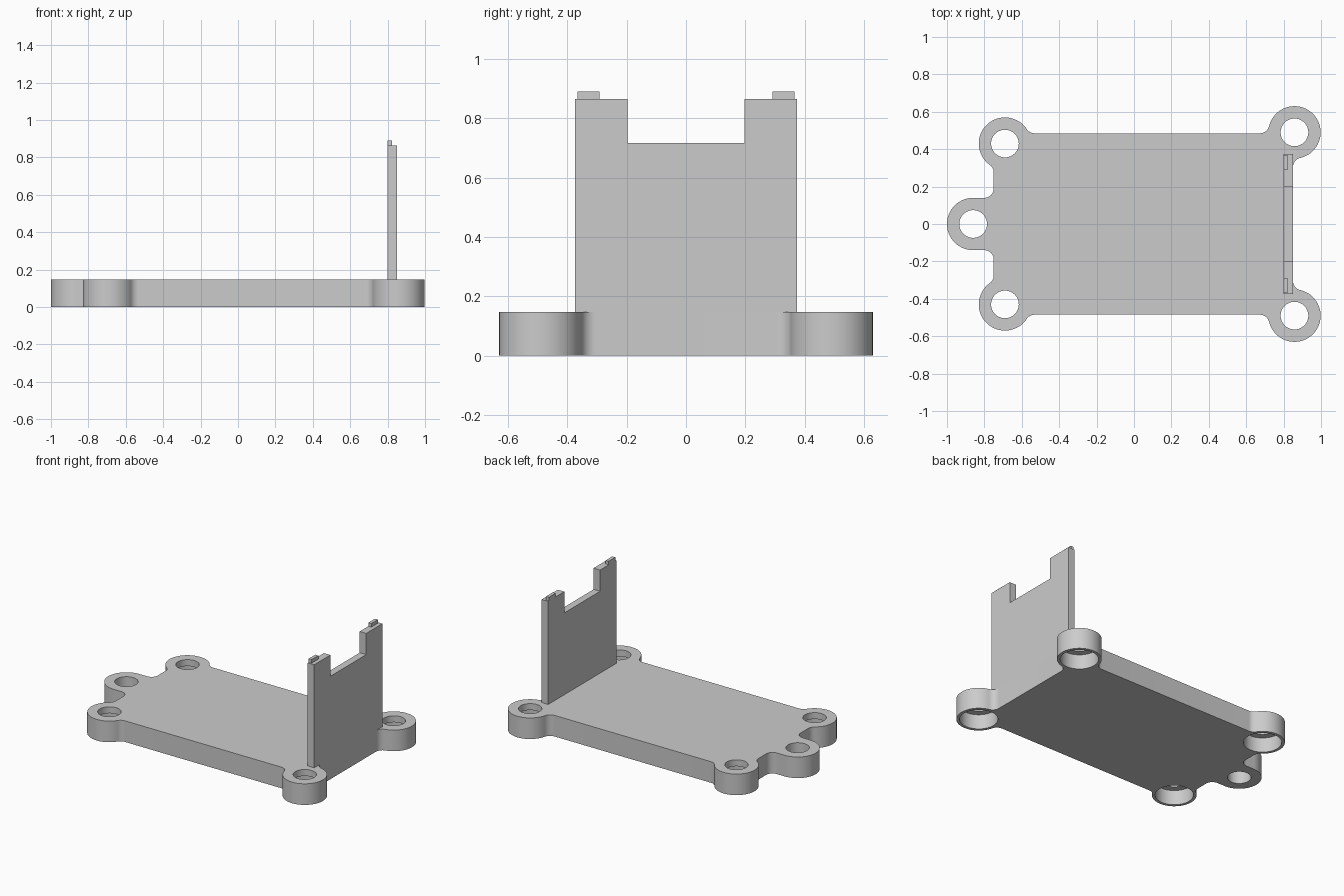
import bpy, bmesh
from math import pi, cos, sin, atan2, sqrt, radians
from mathutils import Vector

if "Cube" in bpy.data.objects:
    bpy.data.objects.remove(bpy.data.objects["Cube"], do_unlink=True)

grey = bpy.data.materials.new("light grey")
grey.use_nodes = True
colour = (0.6, 0.6, 0.6, 1)
grey.diffuse_color = colour
grey.node_tree.nodes["Principled BSDF"].inputs["Base Color"].default_value = colour

RING, FILLET, HOLE, BORE = 0.14, 0.05, 0.074, 0.12
HEIGHT, LIP = 0.147, 0.045
HALF_WIDTH, LEFT_END, RIGHT_END = 0.485, -0.75, 0.85
FRONT_LUG = Vector((0.858, 0.49))
REAR_LUG = Vector((-0.69, 0.43))
END_LUG = Vector((-0.86, 0))


def finish(bm, name):
    bmesh.ops.recalc_face_normals(bm, faces=bm.faces)
    mesh = bpy.data.meshes.new(name)
    bm.to_mesh(mesh)
    bm.free()
    obj = bpy.data.objects.new(name, mesh)
    bpy.context.collection.objects.link(obj)
    mesh.materials.append(grey)
    return obj


def prism(name, points, depth):
    """Extrude a flat outline of 3D points along a vector."""
    bm = bmesh.new()
    face = bm.faces.new([bm.verts.new(p) for p in points])
    new = bmesh.ops.extrude_face_region(bm, geom=[face], use_keep_orig=True)["geom"]
    bmesh.ops.translate(bm, vec=depth, verts=[v for v in new if isinstance(v, bmesh.types.BMVert)])
    return finish(bm, name)


def box(name, low, high):
    corners = [(low[0], low[1]), (high[0], low[1]), (high[0], high[1]), (low[0], high[1])]
    return prism(name, [(x, y, low[2]) for x, y in corners], (0, 0, high[2] - low[2]))


def arc(centre, radius, start, end):
    steps = max(6, int(abs(end - start) / radians(6)))
    angles = [start + (end - start) * i / steps for i in range(steps + 1)]
    return [centre + radius * Vector((cos(a), sin(a))) for a in angles]


def fillet_on_x(lug, x, side):
    """Centre of the fillet between a lug and an edge of constant x."""
    cx = x + side * FILLET
    return Vector((cx, lug.y - sqrt((RING + FILLET) ** 2 - (cx - lug.x) ** 2)))


def fillet_on_y(lug, side):
    """Centre of the fillet between a lug and the long edge."""
    cy = HALF_WIDTH + FILLET
    return Vector((lug.x + side * sqrt((RING + FILLET) ** 2 - (cy - lug.y) ** 2), cy))


def heading(a, b):
    return atan2(b.y - a.y, b.x - a.x)


# Half outline of the base, from the right end round to the left end
f1, f2 = fillet_on_x(FRONT_LUG, RIGHT_END, 1), fillet_on_y(FRONT_LUG, -1)
f3, f4 = fillet_on_y(REAR_LUG, 1), fillet_on_x(REAR_LUG, LEFT_END, -1)
f5 = Vector((LEFT_END - FILLET, RING + FILLET))
half = arc(f1, FILLET, pi, heading(f1, FRONT_LUG))
half += arc(FRONT_LUG, RING, heading(FRONT_LUG, f1), heading(FRONT_LUG, f2))[1:]
half += arc(f2, FILLET, heading(f2, FRONT_LUG), -pi / 2)[1:]
half += arc(f3, FILLET, -pi / 2, heading(f3, REAR_LUG) - (2 * pi if heading(f3, REAR_LUG) > 0 else 0))
half += arc(REAR_LUG, RING, heading(REAR_LUG, f3), heading(REAR_LUG, f4) % (2 * pi))[1:]
half += arc(f4, FILLET, heading(f4, REAR_LUG), 0)[1:]
half += arc(f5, FILLET, 0, -pi / 2)
half += arc(END_LUG, RING, pi / 2, pi)
outline = half + [Vector((p.x, -p.y)) for p in reversed(half[:-1])]
base = prism("base_plate", [(p.x, p.y, 0) for p in outline], (0, 0, HEIGHT))


def cut_hole(centre, profile):
    """Cut a round stepped hole given as (radius, height) pairs."""
    bm = bmesh.new()
    rings = [[bm.verts.new((p.x, p.y, z)) for p in arc(centre, r, 0, 2 * pi)[:-1]]
             for r, z in profile]
    for low, high in zip(rings, rings[1:]):
        for i in range(len(low)):
            bm.faces.new((low[i - 1], low[i], high[i], high[i - 1]))
    bm.faces.new(rings[0])
    bm.faces.new(rings[-1])
    cutter = finish(bm, "hole_cutter")
    cutter.hide_render = True
    mod = base.modifiers.new("hole", "BOOLEAN")
    mod.operation, mod.solver, mod.object = "DIFFERENCE", "EXACT", cutter
    bpy.context.view_layer.objects.active = base
    bpy.ops.object.modifier_apply(modifier=mod.name)
    bpy.data.objects.remove(cutter, do_unlink=True)


# Corner holes are counterbored from below; the end hole is plain
stepped = [(BORE, -0.1), (BORE, HEIGHT - LIP), (HOLE, HEIGHT - LIP), (HOLE, 0.3)]
for lug in (FRONT_LUG, REAR_LUG):
    for side in (1, -1):
        cut_hole(Vector((lug.x, side * lug.y)), stepped)
cut_hole(END_LUG, [(HOLE, -0.1), (HOLE, 0.3)])

bpy.ops.object.select_all(action="DESELECT")
base.select_set(True)
bpy.context.view_layer.objects.active = base
bpy.ops.object.shade_smooth_by_angle(angle=radians(30))

# Upright wall with a notch in its top edge
WALL_X, WALL_TOP, NOTCH = 0.80, 0.865, 0.717
side_profile = [(0.375, HEIGHT), (0.375, WALL_TOP), (0.197, WALL_TOP), (0.197, NOTCH)]
wall_profile = side_profile + [(-y, z) for y, z in reversed(side_profile)]
prism("end_wall", [(WALL_X, y, z) for y, z in wall_profile], (RIGHT_END - WALL_X, 0, 0))

# Small tabs on the wall top
for name, y in (("back_tab", 0.292), ("front_tab", -0.365)):
    box(name, (WALL_X, y, WALL_TOP), (WALL_X + 0.023, y + 0.073, 0.89))
